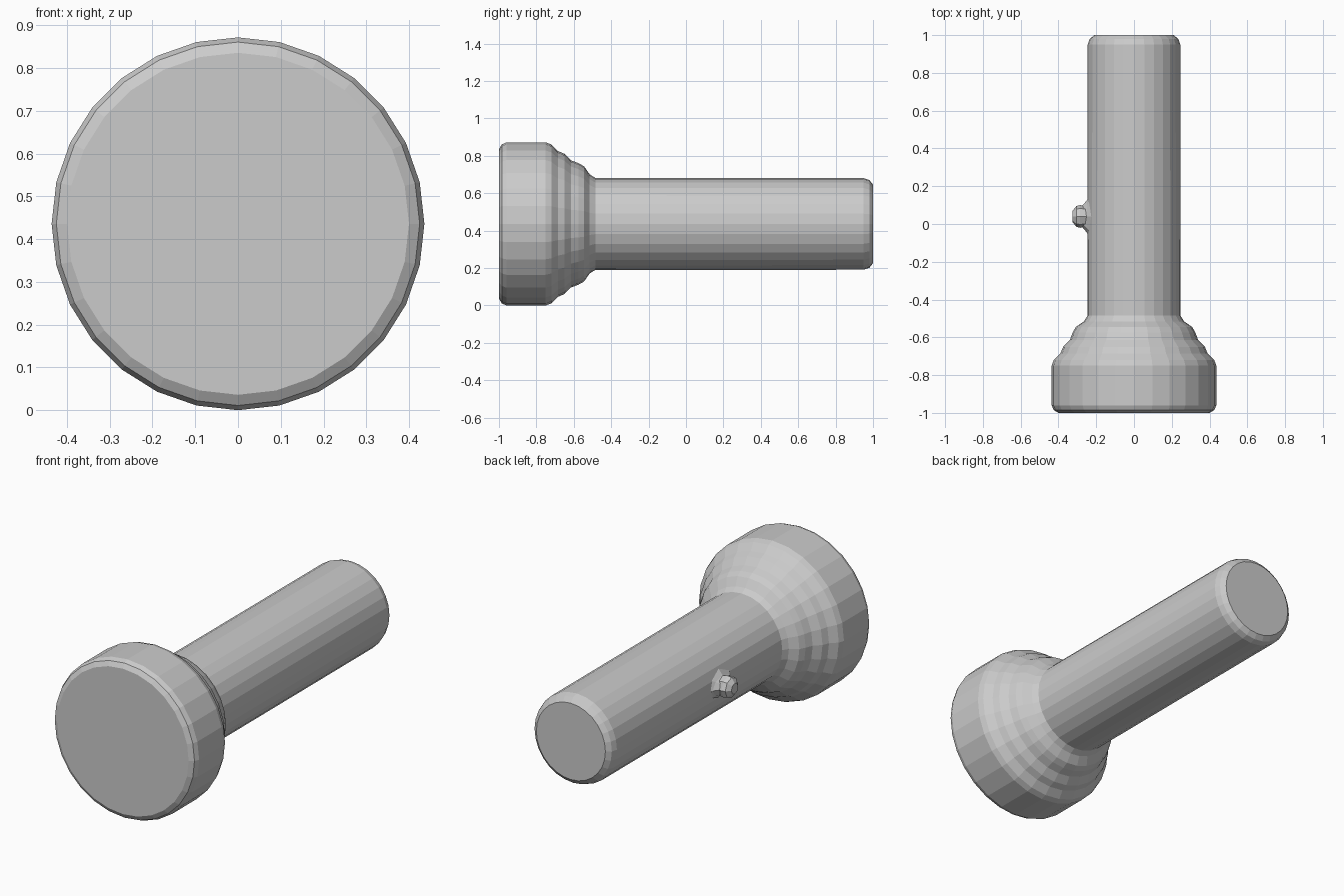
import bpy, bmesh
from math import cos, sin, tau

if "Cube" in bpy.data.objects:
    bpy.data.objects.remove(bpy.data.objects["Cube"])

AXIS_Z = 0.436


def lathe(name, profile, sides, place):
    """Spin (radius, distance) pairs into a closed solid; place maps (a, b, t) to xyz."""
    bm = bmesh.new()
    rings = []
    for r, t in profile:
        rings.append([bm.verts.new(place(r * cos(tau * i / sides), r * sin(tau * i / sides), t))
                      for i in range(sides)])
    for lo, hi in zip(rings, rings[1:]):
        for i in range(sides):
            j = (i + 1) % sides
            bm.faces.new((lo[i], lo[j], hi[j], hi[i]))
    bm.faces.new(rings[0])
    bm.faces.new(rings[-1])
    bmesh.ops.recalc_face_normals(bm, faces=bm.faces)
    mesh = bpy.data.meshes.new(name)
    bm.to_mesh(mesh)
    bm.free()
    obj = bpy.data.objects.new(name, mesh)
    bpy.context.collection.objects.link(obj)
    return obj


# torch body: wide lens head, stepped collar, long handle, chamfered tail
lathe("torch_body", [
    (0.40, -1.0), (0.425, -0.985), (0.436, -0.96), (0.436, -0.75), (0.425, -0.72),
    (0.39, -0.685), (0.375, -0.65), (0.34, -0.615), (0.325, -0.575), (0.308, -0.545),
    (0.265, -0.515), (0.246, -0.485), (0.245, 0.95), (0.235, 0.98), (0.21, 1.0),
], 28, lambda a, b, t: (a, t, AXIS_Z + b))

# switch on the left side: flared foot and small faceted knob
lathe("switch_foot", [(0.13, 0.225), (0.085, 0.25), (0.055, 0.275)], 8,
      lambda a, b, t: (-t, 0.04 + a, AXIS_Z + 0.01 + b * 0.65))
lathe("switch_knob", [(0.05, 0.23), (0.06, 0.285), (0.055, 0.305), (0.03, 0.325)], 8,
      lambda a, b, t: (-t, 0.04 + a, AXIS_Z + 0.01 + b))
